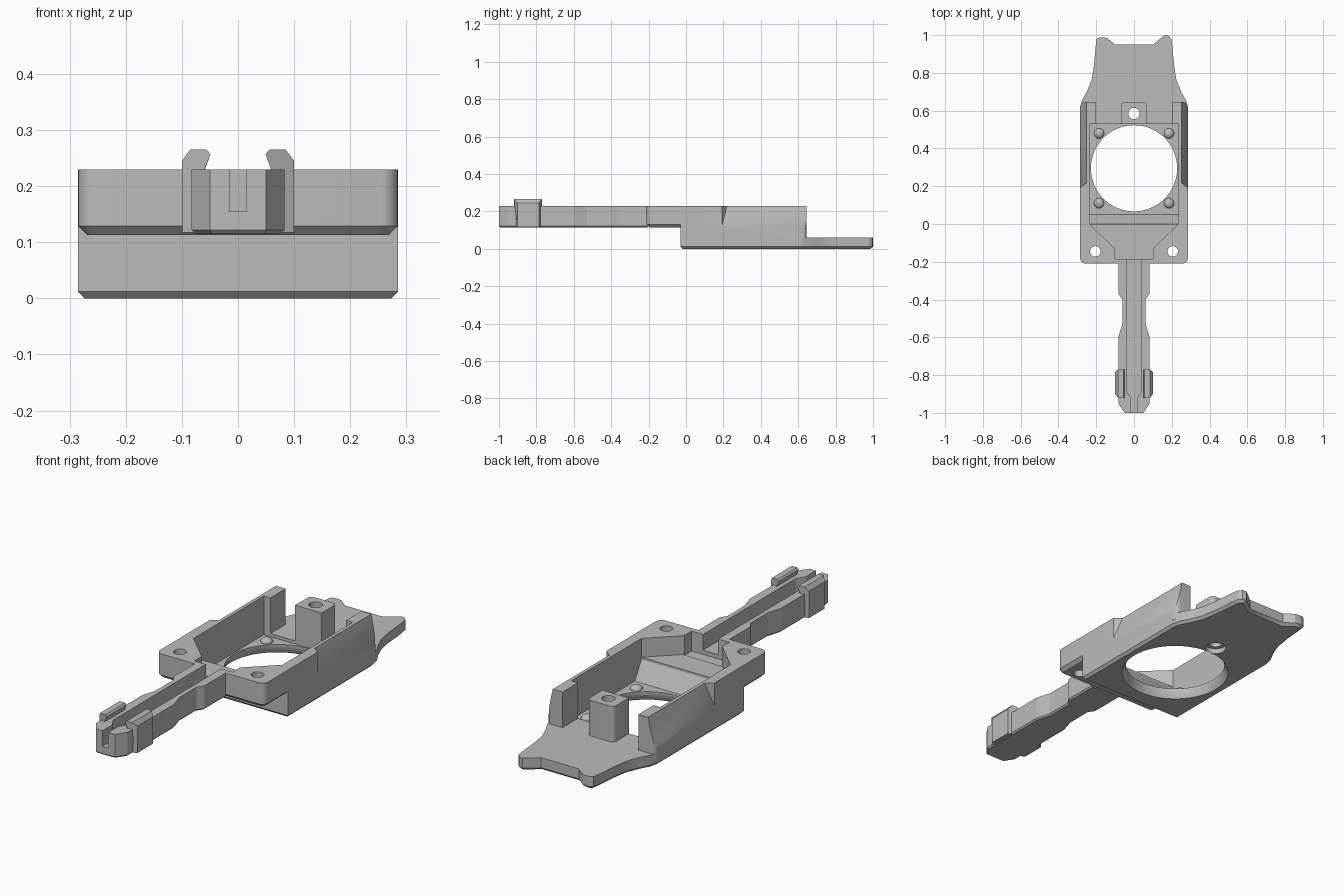
import bpy, bmesh, math
from mathutils import Vector

if "Cube" in bpy.data.objects:
    bpy.data.objects.remove(bpy.data.objects["Cube"])

grey = bpy.data.materials.new("mid grey")
grey.use_nodes = True
grey.diffuse_color = (0.5, 0.5, 0.5, 1)
grey.node_tree.nodes["Principled BSDF"].inputs["Base Color"].default_value = (0.5, 0.5, 0.5, 1)


def finish(bm, name):
    bmesh.ops.recalc_face_normals(bm, faces=bm.faces)
    mesh = bpy.data.meshes.new(name)
    bm.to_mesh(mesh)
    bm.free()
    mesh.materials.append(grey)
    obj = bpy.data.objects.new(name, mesh)
    bpy.context.collection.objects.link(obj)
    return obj


def slab(name, outline, z0, z1, chamfer=0, corners=None, radius=0.03):
    """Extrude a plan outline; round chosen upright edges, chamfer the underside."""
    bm = bmesh.new()
    face = bm.faces.new([bm.verts.new((x, y, z0)) for x, y in outline])
    ext = bmesh.ops.extrude_face_region(bm, geom=[face])
    for v in ext["geom"]:
        if isinstance(v, bmesh.types.BMVert):
            v.co.z = z1
    if corners:
        edges = [e for e in bm.edges if abs(e.verts[0].co.z - e.verts[1].co.z) > 0.01
                 and corners(e.verts[0].co)]
        bmesh.ops.bevel(bm, geom=edges, offset=radius, segments=6, profile=0.5, affect="EDGES")
    bmesh.ops.recalc_face_normals(bm, faces=bm.faces)
    if chamfer:
        edges = [e for e in bm.edges if all(v.co.z < z0 + 1e-5 for v in e.verts)]
        bmesh.ops.bevel(bm, geom=edges, offset=chamfer, segments=1, affect="EDGES")
    return finish(bm, name)


def profile(name, points, a, b, axis, tweak=None):
    """Extrude a section along x (points are y, z) or along y (points are x, z)."""
    bm = bmesh.new()

    def place(p, d):
        co = Vector((d, p[0], p[1]) if axis == "x" else (p[0], d, p[1]))
        return tweak(co) if tweak else co
    rings = [[bm.verts.new(place(p, d)) for p in points] for d in (a, b)]
    n = len(points)
    for i in range(n):
        j = (i + 1) % n
        bm.faces.new((rings[0][i], rings[0][j], rings[1][j], rings[1][i]))
    for ring in rings:
        bm.faces.new(ring)
    return finish(bm, name)


def rect(w, y0, y1):
    return [(-w, y0), (w, y0), (w, y1), (-w, y1)]


def mirrored(half):
    return half + [(-x, y) for x, y in reversed(half)]


def cone(name, x, y, z0, z1, r0, r1=None, sides=32):
    bm = bmesh.new()
    bmesh.ops.create_cone(bm, cap_ends=True, segments=sides, radius1=r0,
                          radius2=r0 if r1 is None else r1, depth=z1 - z0)
    bmesh.ops.translate(bm, vec=(x, y, (z0 + z1) / 2), verts=bm.verts)
    return finish(bm, name)


def combine(obj, others, operation):
    for other in others:
        mod = obj.modifiers.new("join", "BOOLEAN")
        mod.operation, mod.solver, mod.object = operation, "EXACT", other
        with bpy.context.temp_override(object=obj, active_object=obj, selected_objects=[obj]):
            bpy.ops.object.modifier_apply(modifier=mod.name)
        bpy.data.objects.remove(other)


def smooth(obj):
    bpy.ops.object.select_all(action="DESELECT")
    obj.select_set(True)
    bpy.context.view_layer.objects.active = obj
    bpy.ops.object.shade_smooth_by_angle(angle=math.radians(30))


# Base plate with the two-horned tail
right = [(0.285, -0.03), (0.285, 0.61), (0.277, 0.65), (0.25, 0.7), (0.225, 0.76), (0.212, 0.84),
         (0.202, 0.95), (0.197, 0.98), (0.183, 0.996), (0.163, 1.0), (0.143, 0.985), (0.1, 0.95)]
left = [(-x, min(y, 0.988)) for x, y in reversed(right)]
frame = slab("frame", right + left, 0, 0.06, chamfer=0.012)

# Tray walls, overhanging front block and rear post
walls = slab("walls", rect(0.285, -0.03, 0.645), 0.03, 0.23,
             corners=lambda c: c.y > 0.5, radius=0.025)
block = slab("block", rect(0.285, -0.21, 0.1), 0.113, 0.23, chamfer=0.016,
             corners=lambda c: c.y < 0)
combine(frame, [walls, block], "UNION")

# Tray cavity, rear opening, funnel and cross slot
cavity = profile("cavity", [(0.05, 0.045), (0.53, 0.045), (0.53, 0.3), (0, 0.3), (0, 0.13)],
                 -0.235, 0.235, "x")
opening = slab("opening", rect(0.2, 0.5, 0.7), 0.06, 0.3)
funnel = slab("funnel", mirrored([(0.235, 0.01), (0.235, 0), (0.1, -0.13)]), 0.14, 0.3)
cross = slab("cross", rect(0.1, -0.185, -0.125), 0.135, 0.3)
channel = slab("channel", rect(0.04, -0.3, -0.1), 0.155, 0.3)
combine(frame, [cavity, opening, funnel, cross, channel], "DIFFERENCE")

post = slab("post", rect(0.07, 0.53, 0.645), 0.03, 0.23,
            corners=lambda c: c.y > 0.6, radius=0.02)
combine(frame, [post], "UNION")


# Sloping scoops on the outer walls
def scoop_shape(c):
    if c.y < 0.4:
        c.y -= (abs(c.x) - 0.25) * 0.8
    elif c.z < 0.2:
        c.z = 0.065
    return c


for s in (-1, 1):
    scoop = profile("scoop", [(s * 0.287, 0.115), (s * 0.25, 0.235), (s * 0.3, 0.235)],
                    0.22, 0.68, "y", scoop_shape)
    hole = cone("hole", s * 0.205, -0.145, 0, 0.3, 0.028)
    combine(frame, [scoop, hole], "DIFFERENCE")

# Large round opening, post hole and their countersinks
combine(frame, [cone("bore", 0, 0.295, -0.1, 0.3, 0.228, sides=96),
                cone("bore_chamfer", 0, 0.295, -0.01, 0.03, 0.25, 0.227, sides=96),
                cone("post_hole", 0, 0.585, -0.1, 0.3, 0.03),
                cone("post_sink", 0, 0.585, -0.1, 0.025, 0.048)], "DIFFERENCE")
smooth(frame)

# Domed studs around the bore
for x in (-0.185, 0.185):
    for y in (0.11, 0.48):
        bm = bmesh.new()
        bmesh.ops.create_uvsphere(bm, u_segments=24, v_segments=12, radius=0.027)
        for v in bm.verts:
            v.co = (v.co.x + x, v.co.y + y, max(v.co.z, -0.01) * 0.7 + 0.046)
        smooth(finish(bm, "stud"))

# Arm with waisted outline and open channel
arm = slab("arm", mirrored([(0.05, -1), (0.083, -0.95), (0.083, -0.6), (0.062, -0.53),
                            (0.062, -0.4), (0.082, -0.37), (0.082, -0.2)]),
           0.115, 0.23, chamfer=0.007)
groove = slab("groove", mirrored([(0.015, -1.1), (0.015, -0.925), (0.04, -0.885), (0.04, -0.1)]),
              0.155, 0.3)
combine(arm, [groove], "DIFFERENCE")


# Hooked clips on both sides of the arm tip
def clip_shape(c):
    if abs(c.x) > 0.09:
        c.y += 0.02 if c.y < -0.85 else -0.015
    return c


for s, name in ((1, "left_clip"), (-1, "right_clip")):
    section = [(0.062, 0.117), (0.1, 0.117), (0.1, 0.245), (0.085, 0.265), (0.056, 0.265),
               (0.049, 0.257), (0.06, 0.229)]
    profile(name, [(s * x, z) for x, z in section], -0.92, -0.77, "y", clip_shape)
